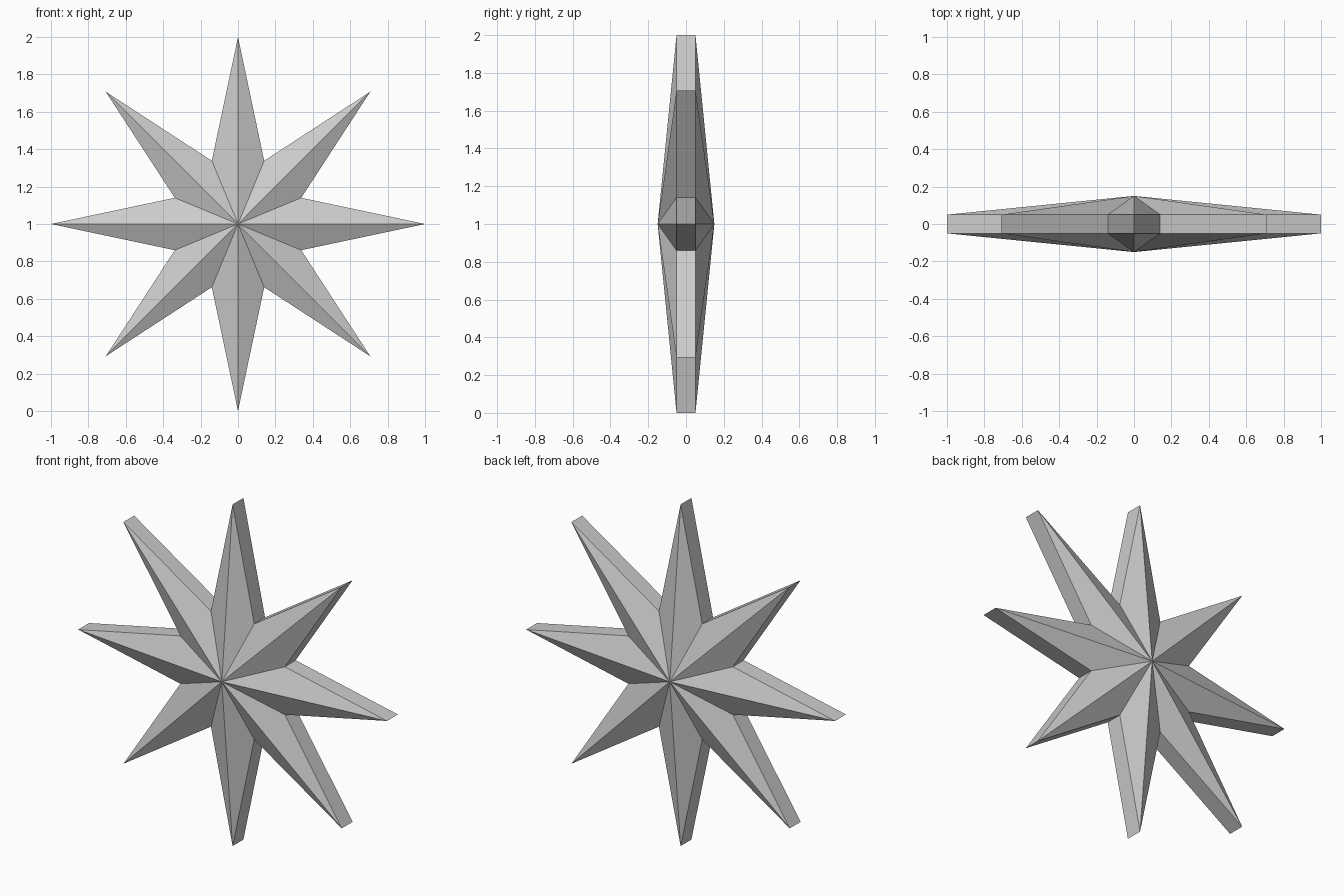
import bpy
import bmesh
from math import sin, cos, pi

cube = bpy.data.objects.get("Cube")
if cube:
    bpy.data.objects.remove(cube, do_unlink=True)

POINTS = 8
OUTER, INNER = 1.0, 0.366      # tip and notch radii
RIM, APEX = 0.05, 0.15         # half thickness at the edge and the centre
CENTRE_Z = 1.0

# Light grey material
grey = bpy.data.materials.new("light_grey")
grey.use_nodes = True
colour = (0.6, 0.6, 0.6, 1)
grey.diffuse_color = colour
grey.node_tree.nodes["Principled BSDF"].inputs["Base Color"].default_value = colour

bm = bmesh.new()


def star_ring(y):
    """Outline of alternating tips and notches at depth y."""
    ring = []
    for i in range(2 * POINTS):
        a = i * pi / POINTS
        r = INNER if i % 2 else OUTER
        ring.append(bm.verts.new((r * sin(a), y, CENTRE_Z + r * cos(a))))
    return ring


# Front and back outlines with their raised centres
front, back = star_ring(-RIM), star_ring(RIM)
front_apex = bm.verts.new((0, -APEX, CENTRE_Z))
back_apex = bm.verts.new((0, APEX, CENTRE_Z))

# Ridged facets on both sides, joined by the flat rim
for i in range(2 * POINTS):
    j = (i + 1) % (2 * POINTS)
    bm.faces.new((front_apex, front[i], front[j]))
    bm.faces.new((back_apex, back[j], back[i]))
    bm.faces.new((front[i], back[i], back[j], front[j]))

bmesh.ops.recalc_face_normals(bm, faces=bm.faces)
mesh = bpy.data.meshes.new("eight_pointed_star")
bm.to_mesh(mesh)
bm.free()
mesh.materials.append(grey)
star = bpy.data.objects.new("eight_pointed_star", mesh)
bpy.context.collection.objects.link(star)
